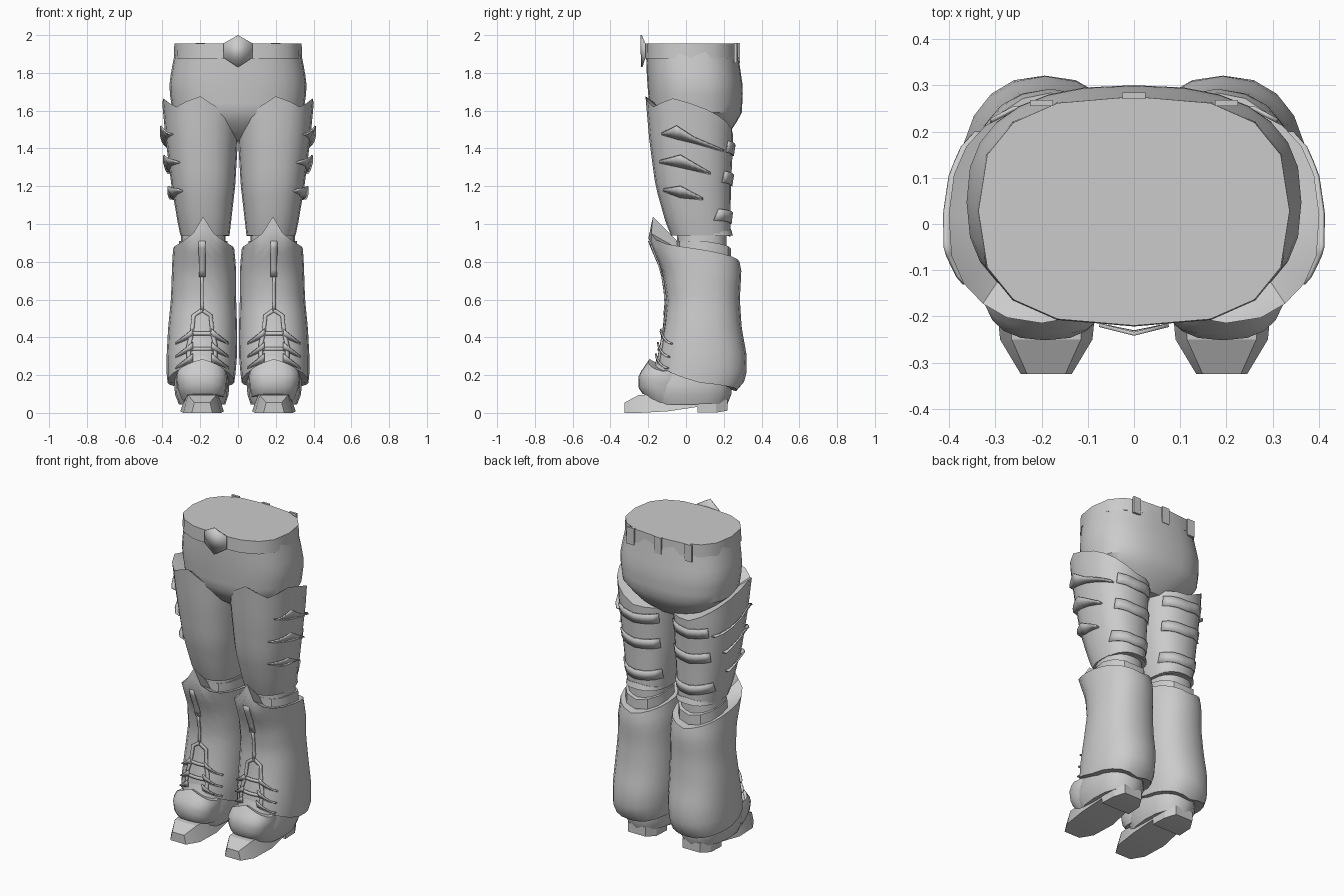
import bpy, bmesh, math
from mathutils import Vector
from mathutils.bvhtree import BVHTree

if "Cube" in bpy.data.objects:
    bpy.data.objects.remove(bpy.data.objects["Cube"])

grey = bpy.data.materials.new("plain_grey")
grey.diffuse_color = (0.6, 0.6, 0.6, 1)
grey.use_nodes = True
grey.node_tree.nodes["Principled BSDF"].inputs["Base Color"].default_value = grey.diffuse_color


def finish(name, bm, mirror=True, thick=0, angle=35):
    bmesh.ops.recalc_face_normals(bm, faces=bm.faces)
    me = bpy.data.meshes.new(name)
    bm.to_mesh(me)
    bm.free()
    me.materials.append(grey)
    ob = bpy.data.objects.new(name, me)
    bpy.context.collection.objects.link(ob)
    bpy.ops.object.select_all(action='DESELECT')
    ob.select_set(True)
    bpy.context.view_layer.objects.active = ob
    bpy.ops.object.shade_smooth_by_angle(angle=math.radians(angle))
    if thick:
        m = ob.modifiers.new("thickness", 'SOLIDIFY')
        m.thickness, m.offset = thick, 0
    if mirror:
        m = ob.modifiers.new("other_leg", 'MIRROR')
        m.use_mirror_merge = False
    return ob


def lerp_table(table, t):
    """Interpolate rows of (key, values...) at t."""
    if t <= table[0][0]:
        return table[0][1:]
    for a, b in zip(table, table[1:]):
        if t <= b[0]:
            f = (t - a[0]) / (b[0] - a[0])
            return [p + (q - p) * f for p, q in zip(a[1:], b[1:])]
    return table[-1][1:]


def rim(spec, deg):
    """Rim height: a constant or a table by angle (0 outer, 90 back, 270 front)."""
    if not isinstance(spec, list):
        return spec
    return lerp_table(spec + [(360, spec[0][1])], deg)[0]


def shell(name, prof, top, bot, n=20, levels=10, power=2.4, mirror=True, sink=0.0):
    """Rounded tube; prof rows are (z, x0, x1, y0, y1)."""
    bm = bmesh.new()
    rings = []
    for k in range(levels + 1):
        ring = []
        for i in range(n):
            deg = 360 * i / n
            c, s = math.cos(math.radians(deg)), math.sin(math.radians(deg))
            zb = rim(bot, deg)
            z = zb + (rim(top, deg) - zb) * k / levels
            x0, x1, y0, y1 = lerp_table(prof, z)
            x = (x0 + x1) / 2 + (x1 - x0) / 2 * math.copysign(abs(c) ** (2 / power), c)
            y = (y0 + y1) / 2 + (y1 - y0) / 2 * math.copysign(abs(s) ** (2 / power), s)
            ring.append(bm.verts.new((x, y, z)))
        rings.append(ring)
    for a, b in zip(rings, rings[1:]):
        for i in range(n):
            j = (i + 1) % n
            bm.faces.new((a[i], a[j], b[j], b[i]))
    for ring, d in ((rings[0], 0), (rings[-1], sink)):
        mid = sum((v.co for v in ring), Vector()) / n
        hub = bm.verts.new(mid - Vector((0, 0, d)))
        for i in range(n):
            bm.faces.new((ring[i], ring[(i + 1) % n], hub))
    return finish(name, bm, mirror)


RAYS = {"side": lambda u, z: ((2, u, z), (-1, 0, 0)),
        "front": lambda u, z: ((u, -2, z), (0, 1, 0)),
        "back": lambda u, z: ((u, 2, z), (0, -1, 0))}


def ribbons(name, target, view, strips, off_a, off_b, thick=0.008):
    """Strips laid on a target; each is a list of (u, z, u, z) edge pairs."""
    me = target.data
    tree = BVHTree.FromPolygons([v.co for v in me.vertices], [p.vertices[:] for p in me.polygons])
    bm = bmesh.new()
    for strip in strips:
        prev = None
        for i in range((len(strip) - 1) * 5 + 1):
            k, f = min(i // 5, len(strip) - 2), i / 5
            row = [p + (q - p) * (f - k) for p, q in zip(strip[k], strip[k + 1])]
            cur = []
            for u, z, off in ((row[0], row[1], off_a), (row[2], row[3], off_b)):
                o, d = RAYS[view](u, z)
                hit = tree.ray_cast(Vector(o), Vector(d))[0]
                cur.append(bm.verts.new(hit - Vector(d) * off) if hit else None)
            if prev and all(prev + cur):
                bm.faces.new((prev[0], cur[0], cur[1], prev[1]))
            prev = cur
    return finish(name, bm, thick=thick)


def beam(name, sections, cx=0.19, top=0.75):
    """Tapered block along y; sections are (y, half_width, z0, z1)."""
    bm = bmesh.new()
    rows = [[bm.verts.new(p) for p in ((cx - w, y, z0), (cx + w, y, z0),
             (cx + w * top, y, z1), (cx - w * top, y, z1))] for y, w, z0, z1 in sections]
    for a, b in zip(rows, rows[1:]):
        for i in range(4):
            bm.faces.new((a[i], a[(i + 1) % 4], b[(i + 1) % 4], b[i]))
    bm.faces.new(rows[0])
    bm.faces.new(rows[-1])
    return finish(name, bm, angle=25)


# Hips and belt
shell("hips", [(1.44, -.12, .12, -.05, .18), (1.49, -.23, .23, -.12, .235), (1.58, -.345, .345, -.19, .295),
               (1.72, -.365, .365, -.203, .302), (1.80, -.355, .355, -.208, .29), (1.94, -.328, .328, -.213, .27)],
      1.94, 1.44, n=28, power=2.5, mirror=False)
shell("belt", [(1.87, -.34, .34, -.222, .278), (1.955, -.337, .337, -.22, .276)],
      1.955, 1.875, n=16, levels=1, power=2.7, mirror=False)

# Pointed buckle with a centre ridge
bm = bmesh.new()
ridge = [bm.verts.new(p) for p in ((0, -.238, 2.0), (0, -.234, 1.83))]
for s in (-1, 1):
    edge = [bm.verts.new((s * x, -.219, z)) for x, z in ((.075, 1.957), (.075, 1.88))]
    bm.faces.new((ridge[0], edge[0], edge[1], ridge[1]))
finish("buckle", bm, mirror=False, thick=.008, angle=10)

# Belt loops
bm = bmesh.new()
for x, y in ((-.2, .262), (0, .278), (.2, .262)):
    r = bmesh.ops.create_cube(bm, size=1)
    for v in r["verts"]:
        v.co = Vector((x + v.co.x * .05, y + v.co.y * .014, 1.906 + v.co.z * .105))
finish("belt_loops", bm, mirror=False)

# Thigh guard with a scalloped upper rim
thigh = shell("thigh_guard",
              [(.94, .045, .305, -.08, .235), (1.0, .038, .318, -.105, .235), (1.2, .015, .352, -.162, .238),
               (1.45, .0, .383, -.195, .25), (1.68, -.005, .405, -.215, .25)],
              [(0, 1.64), (45, 1.56), (90, 1.47), (180, 1.46), (225, 1.55), (270, 1.676), (306, 1.62), (342, 1.665)],
              [(0, .94), (90, .935), (270, .94)], sink=.05)

# Flared chevron fins on the outer thigh
ribbons("thigh_fins", thigh, "side", [
    [(-.13, 1.48, -.13, 1.475), (-.05, 1.52, -.05, 1.45), (.04, 1.46, .04, 1.43), (.20, 1.39, .20, 1.385)],
    [(-.14, 1.335, -.14, 1.325), (-.03, 1.365, -.03, 1.30), (.13, 1.27, .13, 1.265)],
    [(-.12, 1.185, -.12, 1.175), (-.03, 1.20, -.03, 1.14), (.09, 1.135, .09, 1.13)]], .026, .0)

# Straps across the back of the thigh
ribbons("thigh_straps", thigh, "back", [
    [(.05, z + .03, .05, z - .03), (.19, z + .02, .19, z - .04), (.31, z + .04, .31, z - .02)]
    for z in (1.40, 1.24, 1.04)], .01, .004)
shell("thigh_hem", [(.935, .05, .3, -.04, .25), (.965, .05, .3, -.04, .238)],
      [(0, .95), (90, .975), (180, .95)], [(0, .935), (90, .94)], levels=1)

# Knee joint between the guards
shell("knee_joint", [(.78, .065, .305, -.04, .215), (.97, .065, .3, -.05, .215)], .97, .76, levels=2)
shell("knee_band", [(.8, .055, .315, -.05, .24), (.9, .055, .312, -.05, .238)],
      [(0, .91), (90, .87), (180, .91)], [(0, .84), (90, .81), (180, .84)], n=12, levels=1)

# Shin guard rising to a knee point
shin = shell("shin_guard",
             [(.1, .04, .355, -.15, .24), (.13, .025, .368, -.155, .29), (.19, .015, .378, -.16, .32),
              (.3, .005, .378, -.15, .322), (.45, .005, .37, -.118, .295), (.6, .01, .355, -.102, .285),
              (.75, .01, .35, -.125, .293), (.82, .015, .347, -.155, .28), (.92, .025, .34, -.2, .27),
              (1.04, .05, .32, -.175, .25)],
             [(0, .87), (90, .80), (180, .87), (225, .90), (252, .95), (270, 1.04), (288, .95), (315, .90)],
             [(0, .16), (90, .115), (180, .16), (240, .24), (300, .24)], n=20, levels=14, power=2.3, sink=.06)


# Raised inlay on the shin: stem, loop, rungs and side barbs
def line(path, w):
    out = []
    for i, p in enumerate(path):
        a, b = Vector(path[max(i - 1, 0)]), Vector(path[min(i + 1, len(path) - 1)])
        d = (b - a).normalized() * w / 2
        out.append((p[0] - d.y, p[1] + d.x, p[0] + d.y, p[1] - d.x))
    return out


c = .19
inlay = [line([(c, .91), (c, .72)], .035), line([(c, .72), (c, .54)], .016)]
for s in (-1, 1):
    inlay.append(line([(c, .545), (c + s * .045, .515), (c + s * .055, .42), (c + s * .07, .36), (c + s * .07, .27)], .02))
for z in (.42, .34):
    inlay.append(line([(c - .06, z), (c + .06, z)], .018))
ribbons("shin_inlay", shin, "front", inlay, .006, .006)
ribbons("shin_barbs", shin, "front", [
    [(c + s * .05, z + .025, c + s * .05, z - .02), (c + s * .14, z - .05, c + s * .14, z - .055)]
    for s in (-1, 1) for z in (.42, .35, .29)], .022, .002)

# Boot body, toe cap, toe and heel
shell("boot", [(.035, .075, .305, -.17, .20), (.06, .055, .325, -.2, .235), (.13, .045, .34, -.21, .245),
               (.3, .06, .32, -.15, .2)], .3, [(0, .045), (90, .05), (270, .04)], n=16, levels=5)
shell("toe_cap", [(.04, .1, .28, -.17, -.04), (.08, .075, .305, -.215, .0), (.13, .06, .32, -.25, .0),
                  (.2, .055, .33, -.252, .0), (.29, .09, .29, -.19, -.04)],
      [(0, .22), (90, .25), (180, .22), (270, .285)], [(0, .04), (250, .10), (290, .10)], n=20, levels=6, power=2.5)
beam("toe", [(-.325, .055, 0, .055), (-.25, .1, 0, .095), (-.1, .115, .008, .1), (.07, .1, .033, .09)])
beam("heel", [(.06, .1, .002, .06), (.16, .095, .002, .07), (.22, .06, .012, .07)], top=1)
